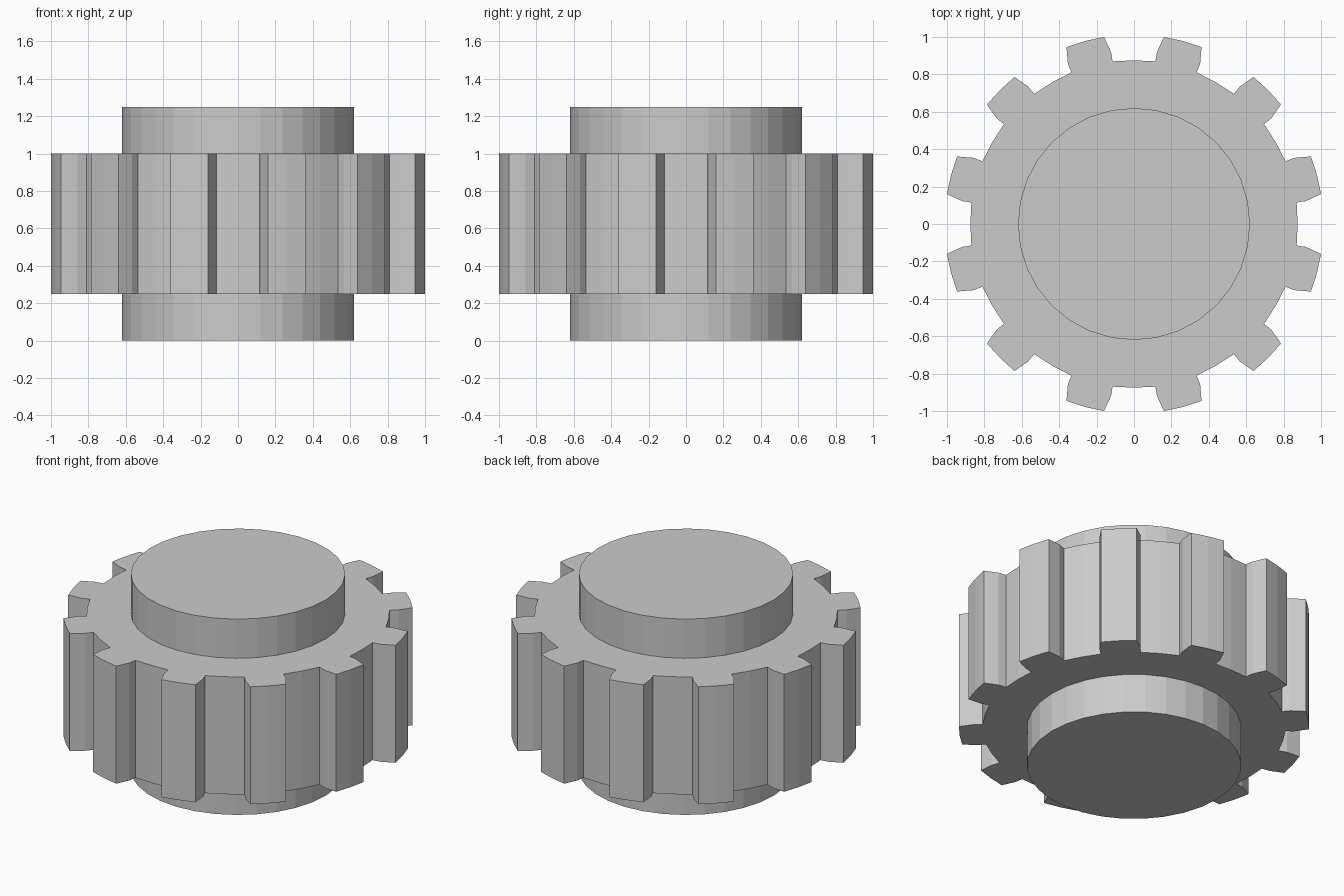
import bpy
import bmesh
from math import cos, sin, radians

cube = bpy.data.objects.get("Cube")
if cube:
    bpy.data.objects.remove(cube, do_unlink=True)

grey = bpy.data.materials.new("plain grey")
grey.use_nodes = True
colour = (0.6, 0.6, 0.6, 1)
grey.diffuse_color = colour
grey.node_tree.nodes["Principled BSDF"].inputs["Base Color"].default_value = colour


def extrude_outline(name, outline, bottom, top):
    """Closed prism from a polar outline of (degrees, radius)."""
    bm = bmesh.new()
    verts = [bm.verts.new((r * cos(radians(a)), r * sin(radians(a)), bottom))
             for a, r in outline]
    base = bm.faces.new(verts)
    moved = bmesh.ops.extrude_face_region(bm, geom=[base], use_keep_orig=True)
    new_verts = [g for g in moved["geom"] if isinstance(g, bmesh.types.BMVert)]
    bmesh.ops.translate(bm, verts=new_verts, vec=(0, 0, top - bottom))
    bmesh.ops.recalc_face_normals(bm, faces=bm.faces)
    mesh = bpy.data.meshes.new(name)
    bm.to_mesh(mesh)
    bm.free()
    mesh.materials.append(grey)
    obj = bpy.data.objects.new(name, mesh)
    bpy.context.collection.objects.link(obj)
    return obj


# Toothed ring: a valley point followed by one tooth, repeated around
TEETH = 12
PITCH = 360 / TEETH
tooth = [(-15, 0.875), (-7.5, 0.877), (-7.4, 0.928), (-5.9, 1.0127),
         (0, 1.0127), (5.9, 1.0127), (7.4, 0.928), (7.5, 0.877)]
gear_outline = [(PITCH * (i + 0.5) + a, r) for i in range(TEETH) for a, r in tooth]
extrude_outline("gear_teeth", gear_outline, 0.25, 1.0)

# Round hubs above and below the teeth
SIDES = 32
hub_outline = [(360 * i / SIDES, 0.62) for i in range(SIDES)]
extrude_outline("lower_hub", hub_outline, 0, 0.25)
extrude_outline("upper_hub", hub_outline, 1.0, 1.25)
